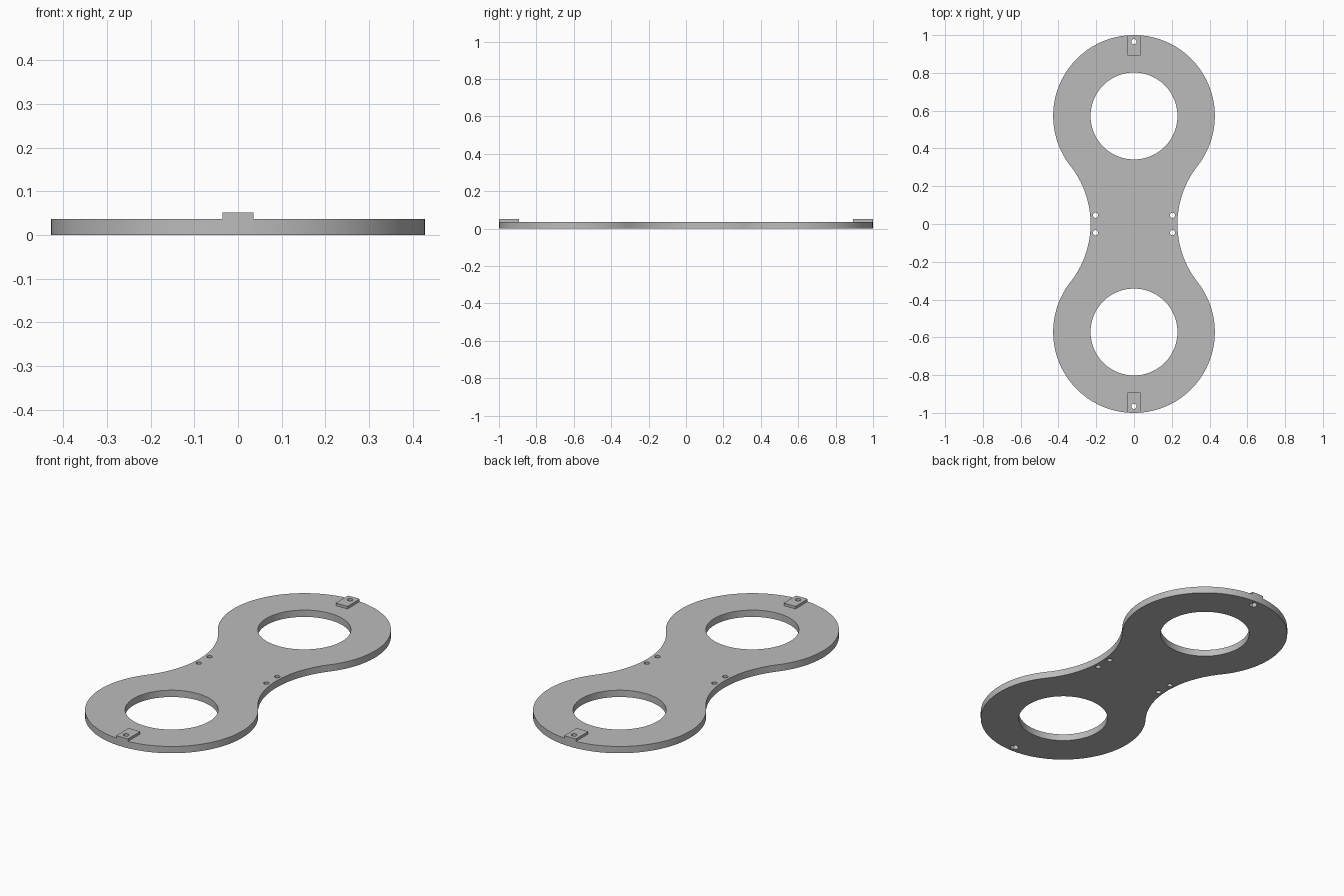
import bpy, bmesh
from math import sin, cos, pi, atan2, asin, radians, hypot

cube = bpy.data.objects.get("Cube")
if cube:
    bpy.data.objects.remove(cube, do_unlink=True)

LOBE_R, LOBE_Y = 0.428, 0.572
RING_R, PIN_R, NUT_R = 0.23, 0.014, 0.022
WAIST, THICK, TOP = 0.23, 0.037, 0.051
TAB_W, TAB_IN, TAB_HOLE_Y = 0.035, 0.893, 0.965

grey = bpy.data.materials.new("plain_grey")
grey.use_nodes = True
colour = (0.5, 0.5, 0.5, 1)
grey.diffuse_color = colour
grey.node_tree.nodes["Principled BSDF"].inputs["Base Color"].default_value = colour


def arc(cx, cy, r, a0, a1, n):
    return [(cx + r * cos(a0 + (a1 - a0) * i / n),
             cy + r * sin(a0 + (a1 - a0) * i / n)) for i in range(n + 1)]


def circle(cx, cy, r, n=32):
    return arc(cx, cy, r, 0, 2 * pi, n)[:-1]


def slab(name, loops, z0, z1):
    """Extrude closed loops (outline plus holes) into a solid mesh."""
    curve = bpy.data.curves.new(name + "_profile", 'CURVE')
    curve.dimensions, curve.fill_mode = '2D', 'BOTH'
    curve.extrude = (z1 - z0) / 2
    for loop in loops:
        spline = curve.splines.new('POLY')
        spline.points.add(len(loop) - 1)
        for p, (x, y) in zip(spline.points, loop):
            p.co = (x, y, 0, 1)
        spline.use_cyclic_u = True
    temp = bpy.data.objects.new(name + "_profile", curve)
    bpy.context.collection.objects.link(temp)
    deps = bpy.context.evaluated_depsgraph_get()
    mesh = bpy.data.meshes.new_from_object(temp.evaluated_get(deps))
    bpy.data.objects.remove(temp, do_unlink=True)
    bm = bmesh.new()
    bm.from_mesh(mesh)
    bmesh.ops.translate(bm, verts=bm.verts, vec=(0, 0, (z0 + z1) / 2))
    bmesh.ops.remove_doubles(bm, verts=bm.verts, dist=1e-5)
    bmesh.ops.recalc_face_normals(bm, faces=bm.faces)
    bm.to_mesh(mesh)
    bm.free()
    mesh.name = name
    mesh.materials.clear()
    mesh.materials.append(grey)
    obj = bpy.data.objects.new(name, mesh)
    bpy.context.collection.objects.link(obj)
    return obj


def smooth(obj):
    bpy.ops.object.select_all(action='DESELECT')
    obj.select_set(True)
    bpy.context.view_layer.objects.active = obj
    bpy.ops.object.shade_smooth_by_angle(angle=radians(30))


# Outline: two round lobes joined by tangent concave waist arcs
waist_r = (WAIST**2 + LOBE_Y**2 - LOBE_R**2) / (2 * (LOBE_R - WAIST))
waist_x = WAIST + waist_r
t = atan2(LOBE_Y, waist_x)
outline = (arc(0, LOBE_Y, LOBE_R, -t, pi + t, 96)[:-1]
           + arc(-waist_x, 0, waist_r, t, -t, 40)[:-1]
           + arc(0, -LOBE_Y, LOBE_R, pi - t, 2 * pi + t, 96)[:-1]
           + arc(waist_x, 0, waist_r, pi + t, pi - t, 40)[:-1])

# Plate with ring openings, waist pin holes and tab screw holes
holes = []
for s in (1, -1):
    holes.append(circle(0, s * LOBE_Y, RING_R, 96))
    holes.append(circle(0, s * TAB_HOLE_Y, PIN_R))
    holes += [circle(sx * 0.204, s * 0.046, PIN_R) for sx in (1, -1)]
plate = slab("plate", [outline] + holes, 0, THICK)

# Raised end tabs, and hexagonal nut pockets cut under them
half = asin(TAB_W / LOBE_R)
for s, end in ((1, "back"), (-1, "front")):
    edge = arc(0, LOBE_Y, LOBE_R, pi / 2 - half, pi / 2 + half, 8)
    shape = edge + [(-TAB_W, TAB_IN), (TAB_W, TAB_IN)]
    tab = slab(end + "_tab", [[(x, s * y) for x, y in shape],
                              circle(0, s * TAB_HOLE_Y, PIN_R)], THICK, TOP)
    smooth(tab)
    cutter = slab(end + "_nut_cutter", [circle(0, s * TAB_HOLE_Y, NUT_R, 6)], -0.02, 0.022)
    cutter.hide_render = True
    cutter.hide_set(True)
    cut = plate.modifiers.new(end + "_nut_pocket", 'BOOLEAN')
    cut.operation, cut.solver, cut.object = 'DIFFERENCE', 'EXACT', cutter

# Bake the pockets into the plate, then shade it
deps = bpy.context.evaluated_depsgraph_get()
plate.data = bpy.data.meshes.new_from_object(plate.evaluated_get(deps))
plate.modifiers.clear()
for name in ("back_nut_cutter", "front_nut_cutter"):
    bpy.data.objects.remove(bpy.data.objects[name], do_unlink=True)
smooth(plate)
